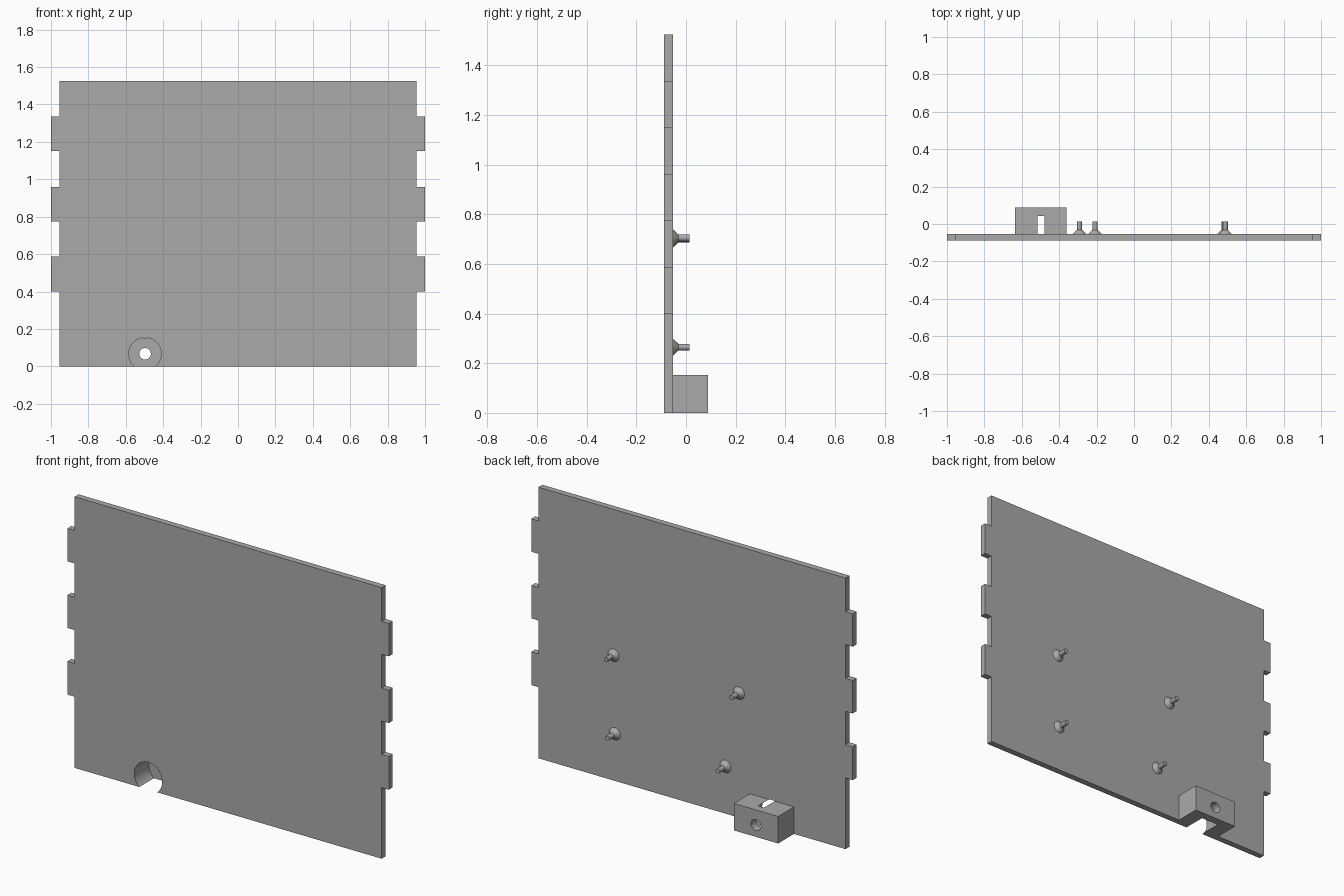
import bpy, bmesh, math
from mathutils import Matrix, Vector

cube = bpy.data.objects.get("Cube")
if cube:
    bpy.data.objects.remove(cube, do_unlink=True)

FRONT, BACK = -0.088, -0.053      # panel faces
BLOCK_BACK = 0.088
HOLE_X, HOLE_Z = -0.497, 0.067

grey = bpy.data.materials.new("plain grey")
grey.use_nodes = True
colour = (0.4, 0.4, 0.4, 1)
grey.diffuse_color = colour
grey.node_tree.nodes["Principled BSDF"].inputs["Base Color"].default_value = colour


def make_object(name, bm):
    bmesh.ops.recalc_face_normals(bm, faces=bm.faces)
    mesh = bpy.data.meshes.new(name)
    bm.to_mesh(mesh)
    bm.free()
    mesh.materials.append(grey)
    obj = bpy.data.objects.new(name, mesh)
    bpy.context.collection.objects.link(obj)
    return obj


def extrude_outline(name, outline, y0, y1):
    bm = bmesh.new()
    face = bm.faces.new([bm.verts.new((x, y0, z)) for x, z in outline])
    grown = bmesh.ops.extrude_face_region(bm, geom=[face])["geom"]
    verts = [v for v in grown if isinstance(v, bmesh.types.BMVert)]
    bmesh.ops.translate(bm, verts=verts, vec=(0, y1 - y0, 0))
    return make_object(name, bm)


def add_cone(bm, x, z, y0, y1, r0, r1, sides=32):
    turn = Matrix.Rotation(-math.pi / 2, 4, "X")   # local z becomes +y
    place = Matrix.Translation(Vector((x, (y0 + y1) / 2, z)))
    bmesh.ops.create_cone(bm, cap_ends=True, segments=sides, radius1=r0,
                          radius2=r1, depth=y1 - y0, matrix=place @ turn)


def activate(obj):
    bpy.ops.object.select_all(action="DESELECT")
    obj.select_set(True)
    bpy.context.view_layer.objects.active = obj


def smooth(obj):
    activate(obj)
    bpy.ops.object.shade_smooth_by_angle(angle=math.radians(30))


def bore(target, radius, y0, y1):
    bm = bmesh.new()
    add_cone(bm, HOLE_X, HOLE_Z, y0, y1, radius, radius, 64)
    cutter = make_object("bore_cutter", bm)
    cutter.hide_render = True
    mod = target.modifiers.new("bore", "BOOLEAN")
    mod.operation, mod.solver, mod.object = "DIFFERENCE", "EXACT", cutter
    activate(target)
    bpy.ops.object.modifier_apply(modifier=mod.name)
    bpy.data.objects.remove(cutter, do_unlink=True)


# Panel with three tabs on each side
EDGE, TIP, TOP = 0.955, 1.0, 1.525
right_side = [(EDGE, 0)]
for low, high in ((0.40, 0.587), (0.775, 0.96), (1.15, 1.335)):
    right_side += [(EDGE, low), (TIP, low), (TIP, high), (EDGE, high)]
right_side.append((EDGE, TOP))
left_side = [(-x, z) for x, z in reversed(right_side)]
panel = extrude_outline("panel", right_side + left_side, FRONT, BACK)
bore(panel, 0.087, FRONT - 0.05, BACK + 0.05)
smooth(panel)

# Block behind the panel, with a wide recess and a small through hole
block = extrude_outline("cable_block",
                        [(-0.635, 0), (-0.36, 0), (-0.36, 0.152), (-0.635, 0.152)],
                        BACK, BLOCK_BACK)
bore(block, 0.087, BACK - 0.05, 0.042)
bore(block, 0.031, 0.0, BLOCK_BACK + 0.05)
smooth(block)

# Mounting pegs with flared feet
pegs = {"upper_left": (0.488, 0.705), "lower_left": (0.48, 0.265),
        "upper_right": (-0.292, 0.70), "lower_right": (-0.208, 0.265)}
for place, (x, z) in pegs.items():
    bm = bmesh.new()
    add_cone(bm, x, z, BACK, -0.031, 0.035, 0.0135)
    add_cone(bm, x, z, -0.031, 0.014, 0.0135, 0.0135)
    smooth(make_object(place + "_peg", bm))
